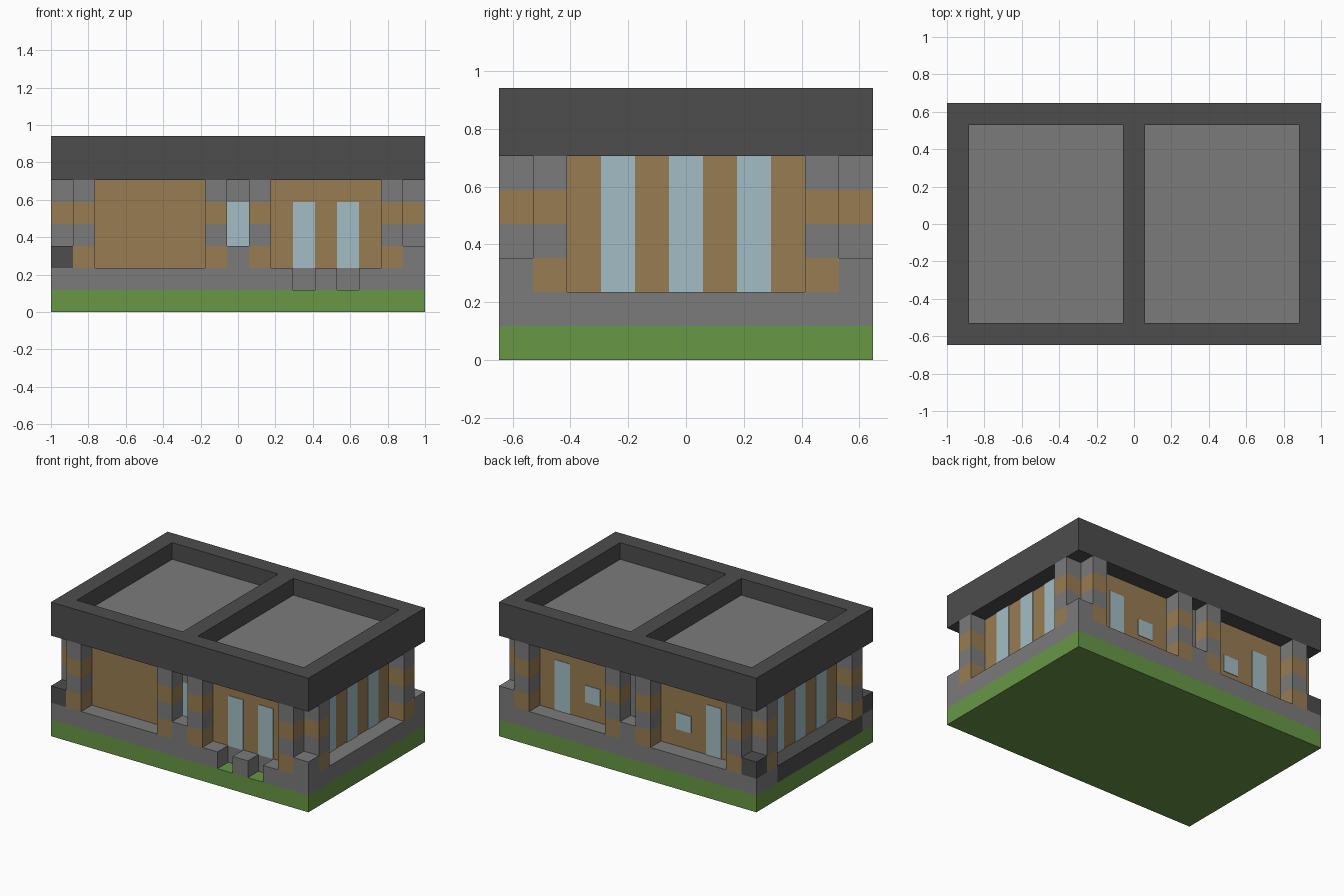
import bpy
import bmesh
from mathutils import Vector

cube = bpy.data.objects.get("Cube")
if cube:
    bpy.data.objects.remove(cube, do_unlink=True)

NX, NY = 17, 11          # footprint in blocks
U = 2 / NX               # block size
T = 0.004 / U            # plate thickness in blocks


def material(name, rgb):
    lin = [((c / 255 + 0.055) / 1.055) ** 2.4 for c in rgb] + [1]
    m = bpy.data.materials.new(name)
    m.use_nodes = True
    m.diffuse_color = lin
    m.node_tree.nodes["Principled BSDF"].inputs["Base Color"].default_value = lin
    return m


GRASS = material("grass green", (103, 151, 69))
STONE = material("stone grey", (123, 123, 123))
DARK = material("dark grey", (77, 77, 77))
WOOD = material("wood brown", (153, 124, 82))
GLASS = material("glass blue", (164, 190, 197))


def box(name, mat, x, y, z):
    """Box spanning block ranges x, y, z."""
    lo, hi = Vector((x[0], y[0], z[0])), Vector((x[1], y[1], z[1]))
    bm = bmesh.new()
    bmesh.ops.create_cube(bm, size=1)
    for v in bm.verts:
        p = (lo + hi) / 2 + v.co * (hi - lo)
        v.co = (p - Vector((NX / 2, NY / 2, 0))) * U
    mesh = bpy.data.meshes.new(name)
    bm.to_mesh(mesh)
    bm.free()
    mesh.materials.append(mat)
    ob = bpy.data.objects.new(name, mesh)
    bpy.context.collection.objects.link(ob)
    return ob


# Ground and stone floor, with two step notches at the front
box("grass_base", GRASS, (0, NX), (0, NY), (0, 1))
box("floor_slab", STONE, (1, NX), (1, NY), (1, 2))
for a, b in ((0, 11), (12, 13), (14, NX)):
    box("floor_front_edge", STONE, (a, b), (0, 1), (1, 2))
box("floor_right_ledge", DARK, (0, 1), (1, 9), (1, 2))
box("floor_back_corner", STONE, (0, 1), (9, NY), (1, 2))

# Low blocks on the floor corners and between the middle posts
for y in (0, NY - 1):
    box("corner_block_right", DARK, (0, 1), (y, y + 1), (2, 3))
    box("corner_block_left", STONE, (NX - 1, NX), (y, y + 1), (2, 3))
    box("middle_block", STONE, (8, 9), (y, y + 1), (2, 3))

# Timber walls
box("walls", WOOD, (1, NX - 1), (1, NY - 1), (2, 6))

# Banded posts: wood and stone alternate upwards
posts = [(x, y) for x in (1, 7, 9, 15) for y in (0, NY - 1)]
posts += [(x, y) for x in (0, NX - 1) for y in (1, NY - 2)]
for x, y in posts:
    for z in range(2, 6):
        box("post_band", STONE if z % 2 else WOOD, (x, x + 1), (y, y + 1), (z, z + 1))

FRONT, BACK = (1 - T, 1), (NY - 1, NY - 1 + T)

# Front windows
for x in (11, 13):
    box("front_window", GLASS, (x, x + 1), FRONT, (2, 5))
box("front_middle_window", GLASS, (8, 9), FRONT, (3, 5))
box("front_middle_lintel", STONE, (8, 9), FRONT, (5, 6))

# Back windows, mirrored about the middle
for tall, small in ((3, 5), (13, 11)):
    box("back_tall_window", GLASS, (tall, tall + 1), BACK, (2, 5))
    box("back_small_window", GLASS, (small, small + 1), BACK, (3, 4))
box("back_middle_panel", STONE, (8, 9), BACK, (3, 6))

# Full-height window strips on both sides
for y in (3, 5, 7):
    box("right_window", GLASS, (1 - T, 1), (y, y + 1), (2, 6))
    box("left_window", GLASS, (NX - 1, NX - 1 + T), (y, y + 1), (2, 6))

# Roof frame with two sunken panels
for y in (0, NY - 1):
    box("roof_long_beam", DARK, (0, NX), (y, y + 1), (6, 8))
for x in (0, 8, NX - 1):
    box("roof_cross_beam", DARK, (x, x + 1), (1, NY - 1), (6, 8))
for x in (1, 9):
    box("roof_panel", STONE, (x, x + 7), (1, NY - 1), (6, 7))
